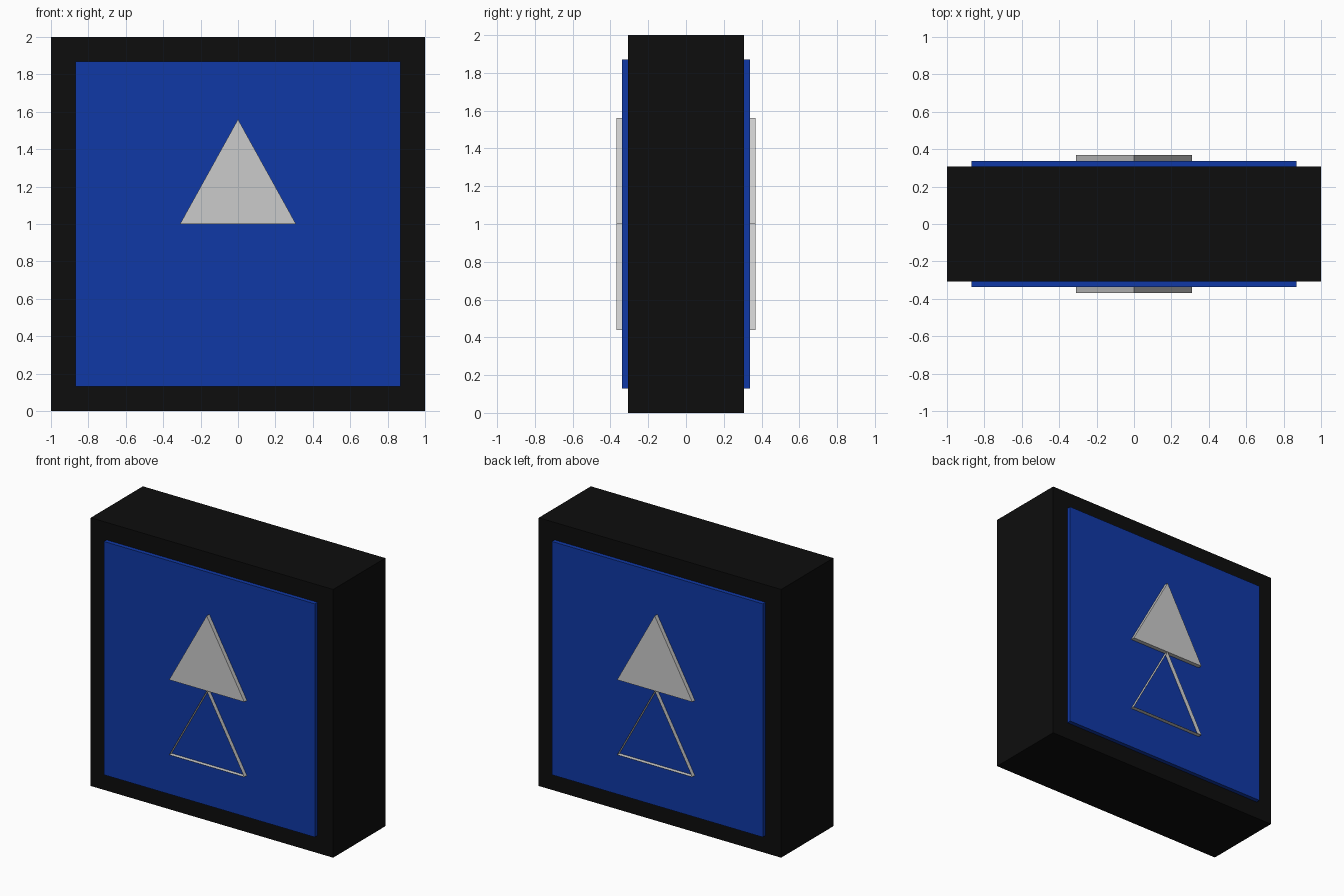
import bpy, bmesh

if "Cube" in bpy.data.objects:
    bpy.data.objects.remove(bpy.data.objects["Cube"])


def material(name, rgb):
    m = bpy.data.materials.new(name)
    m.diffuse_color = (*rgb, 1)
    m.use_nodes = True
    m.node_tree.nodes["Principled BSDF"].inputs["Base Color"].default_value = m.diffuse_color
    return m


black = material("black", (0.004, 0.004, 0.004))
blue = material("blue", (0.005, 0.04, 0.38))


def slab(name, half_x, y0, y1, z0, z1, mat):
    bpy.ops.mesh.primitive_cube_add(size=1, location=(0, (y0 + y1) / 2, (z0 + z1) / 2))
    ob = bpy.context.object
    ob.name = name
    ob.scale = (2 * half_x, abs(y1 - y0), z1 - z0)
    bpy.ops.object.transform_apply(location=False, rotation=False, scale=True)
    ob.data.materials.append(mat)


def triangle(name, z, side, filled):
    # raised triangle; an unfilled one is only the thin rim
    bm = bmesh.new()
    y0, y1 = side * 0.338, side * 0.369
    pts = [(-0.31, z), (0.31, z), (0, z + 0.56)]
    inner = [bm.verts.new((x, y0, h)) for x, h in pts]
    outer = [bm.verts.new((x, y1, h)) for x, h in pts]
    for i in range(3):
        j = (i + 1) % 3
        f = [inner[i], inner[j], outer[j], outer[i]]
        bm.faces.new(f if side > 0 else f[::-1])
    if filled:
        bm.faces.new(outer)
        bm.faces.new(inner)
        bmesh.ops.recalc_face_normals(bm, faces=bm.faces)
    else:
        # rim walls face outwards
        bm.normal_update()
        for f in bm.faces:
            c = f.calc_center_median()
            c.z -= z + 0.19
            c.y = 0
            if f.normal.dot(c) < 0:
                f.normal_flip()
    me = bpy.data.meshes.new(name)
    bm.to_mesh(me)
    bm.free()
    bpy.context.collection.objects.link(bpy.data.objects.new(name, me))


# Housing
slab("housing", 1, -0.307, 0.307, 0, 2, black)

# Panel and two triangles on each face
for side, label in ((-1, "front"), (1, "back")):
    slab(label + "_panel", 0.87, side * 0.307, side * 0.338, 0.13, 1.87, blue)
    triangle(label + "_upper_triangle", 1.0, side, True)
    triangle(label + "_lower_triangle_rim", 0.44, side, False)
